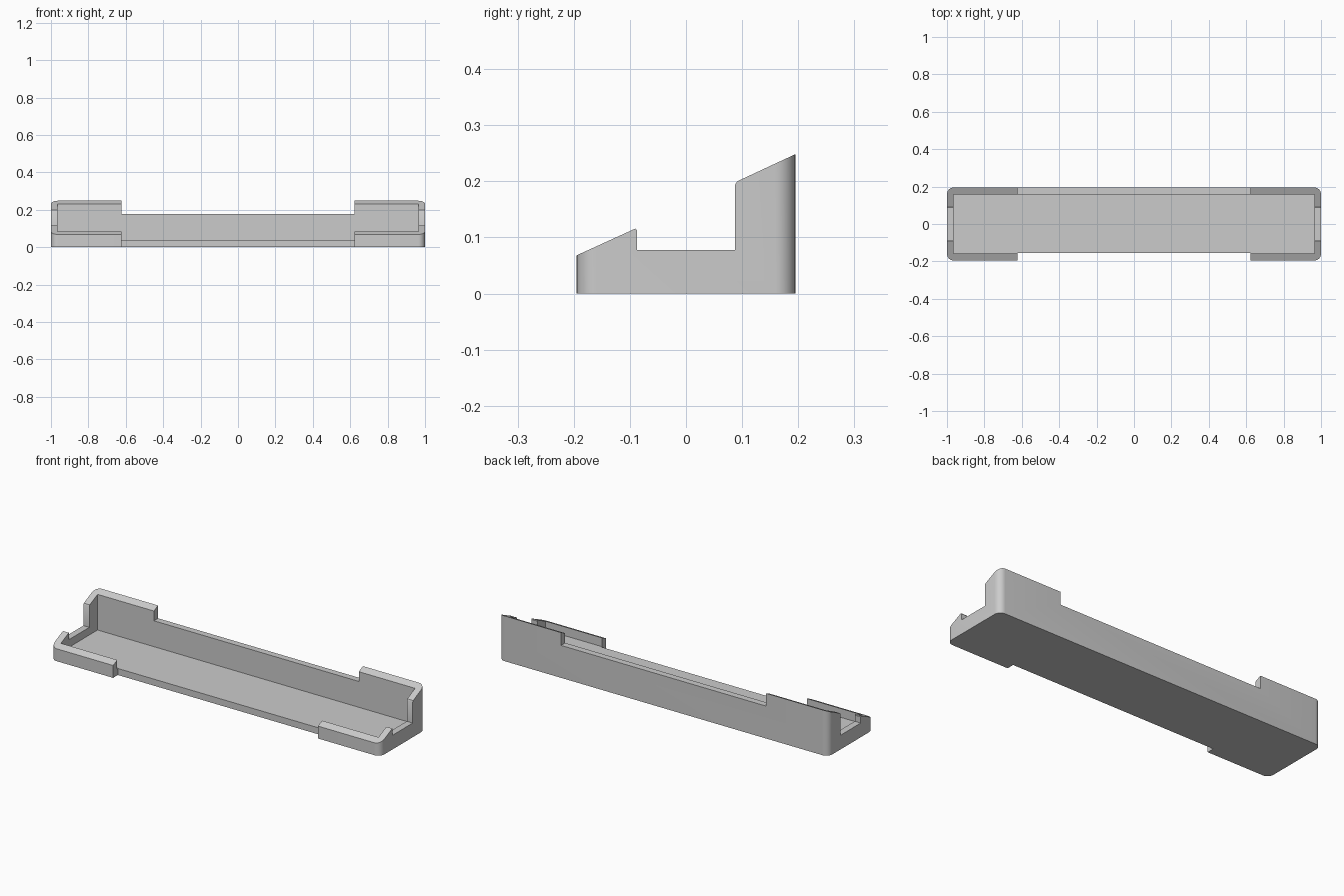
import bpy, bmesh, math
from mathutils import Vector

cube = bpy.data.objects.get("Cube")
if cube:
    bpy.data.objects.remove(cube, do_unlink=True)

HX, HY, WALL, RADIUS = 1.0, 0.195, 0.036, 0.036
FLOOR, MID_X, BACK_TOP = 0.036, 0.622, 0.178

grey = bpy.data.materials.new("plain grey")
grey.use_nodes = True
grey.diffuse_color = (0.6, 0.6, 0.6, 1)
grey.node_tree.nodes["Principled BSDF"].inputs["Base Color"].default_value = (0.6, 0.6, 0.6, 1)


def prism(name, points, sweep):
    """Solid made by sweeping a closed outline along a vector."""
    bm = bmesh.new()
    face = bm.faces.new([bm.verts.new(p) for p in points])
    out = bmesh.ops.extrude_face_region(bm, geom=[face])
    moved = [v for v in out["geom"] if isinstance(v, bmesh.types.BMVert)]
    bmesh.ops.translate(bm, verts=moved, vec=Vector(sweep))
    bmesh.ops.recalc_face_normals(bm, faces=bm.faces)
    mesh = bpy.data.meshes.new(name)
    bm.to_mesh(mesh)
    bm.free()
    mesh.materials.append(grey)
    obj = bpy.data.objects.new(name, mesh)
    bpy.context.collection.objects.link(obj)
    return obj


def box(name, x, y0, y1, z0, z1):
    corners = [(-x, y0, z0), (x, y0, z0), (x, y1, z0), (-x, y1, z0)]
    return prism(name, corners, (0, 0, z1 - z0))


# Rounded plan of the tray
plan = []
for sx, sy, start in ((1, 1, 0), (-1, 1, 90), (-1, -1, 180), (1, -1, 270)):
    for i in range(9):
        a = math.radians(start + i * 90 / 8)
        plan.append((sx * (HX - RADIUS) + RADIUS * math.cos(a),
                     sy * (HY - RADIUS) + RADIUS * math.sin(a), 0))
tray = prism("tray", plan, (0, 0, 0.4))

# Side profile: sloped front corners, low end notch, tall sloped back
profile = [(-0.25, -0.1), (-0.25, 0.043), (-0.09, 0.116), (-0.087, 0.112),
           (-0.087, 0.078), (0.087, 0.078), (0.087, 0.193), (0.091, 0.2),
           (0.25, 0.274), (0.25, -0.1)]
side = prism("side_profile", [(-1.2, y, z) for y, z in profile], (2.4, 0, 0))

# Inner cavity and the openings in the middle of the back and front walls
inner_y = HY - WALL
cutters = [
    (side, "INTERSECT"),
    (box("cavity", HX - WALL, -inner_y, inner_y, FLOOR, 0.6), "DIFFERENCE"),
    (box("back_opening", MID_X, 0.1, 0.4, BACK_TOP, 0.6), "DIFFERENCE"),
    (box("front_opening", MID_X, -0.4, -0.154, -0.1, 0.6), "DIFFERENCE"),
]
for obj, operation in cutters:
    obj.hide_render = True
    mod = tray.modifiers.new(obj.name, "BOOLEAN")
    mod.operation, mod.solver, mod.object = operation, "EXACT", obj

# Bake the cuts and drop the helpers
bpy.context.view_layer.update()
depsgraph = bpy.context.evaluated_depsgraph_get()
baked = bpy.data.meshes.new_from_object(tray.evaluated_get(depsgraph))
tray.modifiers.clear()
tray.data = baked
for obj, _ in cutters:
    bpy.data.objects.remove(obj, do_unlink=True)

bpy.ops.object.select_all(action="DESELECT")
tray.select_set(True)
bpy.context.view_layer.objects.active = tray
bpy.ops.object.shade_smooth_by_angle(angle=math.radians(30))
